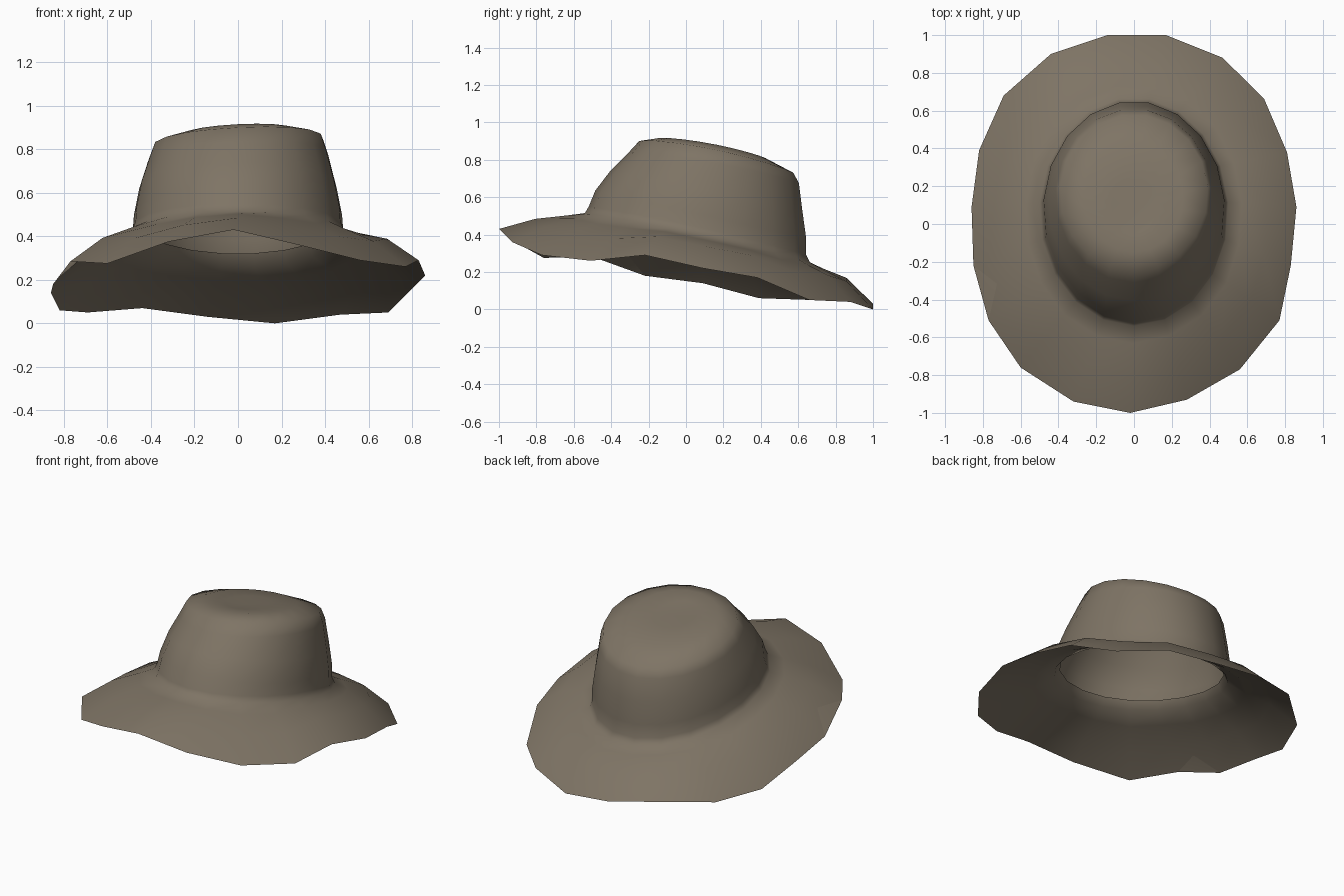
import bpy, bmesh, math

if "Cube" in bpy.data.objects:
    bpy.data.objects.remove(bpy.data.objects["Cube"])

# brim edge, clockwise from the back
RIM = [(-.14, 1, .03), (.17, 1, 0), (.47, .88, .04), (.69, .66, .05), (.81, .38, .17),
       (.86, .09, .22), (.83, -.22, .29), (.77, -.51, .26), (.56, -.77, .29), (.28, -.93, .36),
       (-.02, -1, .43), (-.32, -.94, .375), (-.6, -.76, .275), (-.77, -.51, .285), (-.85, -.22, .18),
       (-.86, .09, .14), (-.82, .39, .06), (-.69, .68, .05), (-.44, .9, .07)]
N = len(RIM)


def ring(yf, yb, w, zf, zb, side=0.0, tilt=0.0):
    """Tilted oval: front/back y, half width, front/back z, side lift, sideways tilt."""
    pts = []
    for i in range(N):
        a = 2 * math.pi * (i - 10) / N
        t = (1 - math.cos(a)) / 2
        x = -w * math.sin(a)
        pts.append((x, yf + (yb - yf) * t,
                    zf + (zb - zf) * t + side * math.sin(a) ** 2 + tilt * x))
    return pts


def brim_ring(inner, f, bump, drop=0.0):
    """Blend from the crown base to the brim edge, bulging upward most at the back."""
    pts = []
    for i, (p, q) in enumerate(zip(inner, RIM)):
        front = max(0, math.cos(2 * math.pi * (i - 10) / N))
        x, y, z = (a + (b - a) * f for a, b in zip(p, q))
        pts.append((x, y, z + bump * (1 - .6 * front) - drop))
    return pts


# crown, from the dented top down to the base
base = ring(-.54, .67, .50, .515, .25, .02)
rings = [ring(-.05, .25, .12, .895, .85, .0, .03),
         ring(-.15, .43, .26, .915, .805, .012, .05),
         ring(-.25, .58, .392, .90, .725, .02, .05),
         ring(-.31, .61, .415, .835, .67, .015, .04),
         ring(-.405, .63, .455, .74, .52),
         ring(-.485, .65, .48, .635, .38),
         ring(-.52, .65, .485, .55, .29, .02),
         base]
# brim top, edge, underside, and the lip inside the head opening
rings += [brim_ring(base, .2, .012), brim_ring(base, .58, .045), RIM,
          brim_ring(base, .58, .045, .025), brim_ring(base, .2, .012, .025),
          ring(-.51, .64, .47, .495, .255, .02),
          ring(-.47, .61, .445, .54, .32, .015)]

bm = bmesh.new()
loops = [[bm.verts.new(p) for p in r] for r in rings]
pole = bm.verts.new((0, .1, .862))
for i in range(N):
    j = (i + 1) % N
    bm.faces.new((pole, loops[0][j], loops[0][i]))
    for a, b in zip(loops, loops[1:]):
        bm.faces.new((a[i], a[j], b[j], b[i]))

me = bpy.data.meshes.new("crown_and_brim")
bm.to_mesh(me)
bm.free()
felt = bpy.data.materials.new("brown felt")
felt.diffuse_color = (.21, .175, .13, 1)
felt.use_nodes = True
felt.node_tree.nodes["Principled BSDF"].inputs["Base Color"].default_value = felt.diffuse_color
me.materials.append(felt)
hat = bpy.data.objects.new("crown_and_brim", me)
bpy.context.collection.objects.link(hat)
bpy.context.view_layer.objects.active = hat
hat.select_set(True)
bpy.ops.object.shade_smooth_by_angle(angle=math.radians(75))
